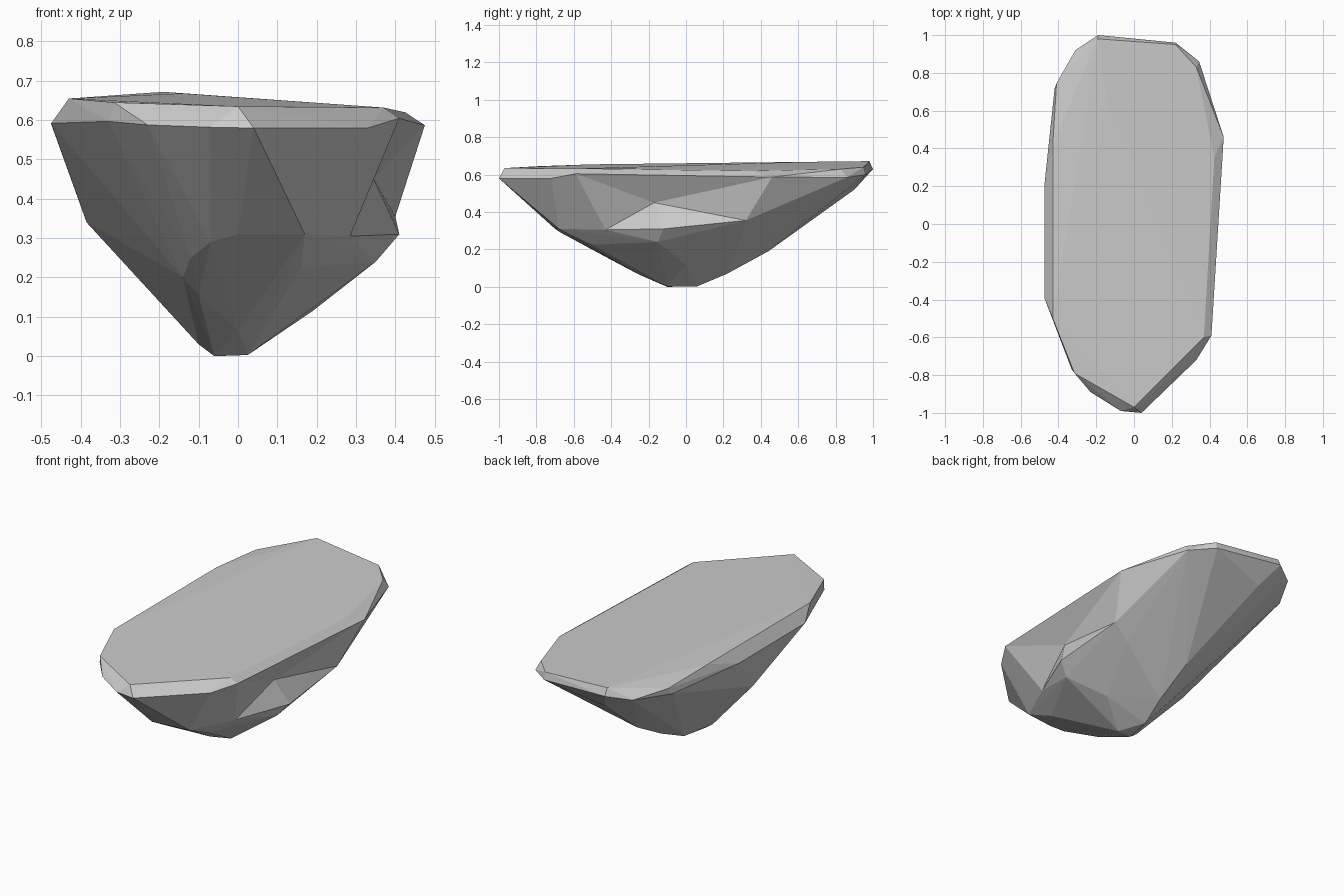
import bpy, bmesh
from mathutils import Vector

if "Cube" in bpy.data.objects:
    bpy.data.objects.remove(bpy.data.objects["Cube"])


def hull(name, pts, ring, centre):
    """Faceted solid wrapped around corner points; the facets lying between
    the ring corners are sunk to the centre point to make a hollow."""
    me = bpy.data.meshes.new(name)
    bm = bmesh.new()
    for p in pts:
        bm.verts.new(p)
    r = bmesh.ops.convex_hull(bm, input=bm.verts[:])
    junk = {g for g in r["geom_interior"] + r["geom_unused"]
            if isinstance(g, bmesh.types.BMVert)}
    bmesh.ops.delete(bm, geom=list(junk), context='VERTS')

    def in_ring(v):
        return any((v.co - Vector(p)).length < 1e-4 for p in ring)
    sunk = [f for f in bm.faces if all(in_ring(v) for v in f.verts)]
    bmesh.ops.delete(bm, geom=sunk, context='FACES')
    edges = [e for e in bm.edges if e.is_boundary]
    if edges:
        c = bm.verts.new(centre)
        for e in edges:
            bm.faces.new((*e.verts, c))
    bmesh.ops.recalc_face_normals(bm, faces=bm.faces[:])
    bm.to_mesh(me)
    bm.free()
    ob = bpy.data.objects.new(name, me)
    bpy.context.collection.objects.link(ob)
    return ob


# Flat top and its bevelled rim, chipped at the back left
top = [(0, -.97, .635), (.37, -.6, .632), (.425, .35, .62), (.33, .83, .63),
       (.22, .95, .64), (-.19, .98, .672), (-.14, .64, .668),
       (-.41, .745, .637), (-.43, .42, .655), (-.43, -.5, .655),
       (-.315, -.79, .645)]
rim = [(.04, -1, .58), (.33, -.72, .58), (.345, .86, .585), (.22, .96, .6),
       (-.19, 1, .63), (-.31, .92, .61), (-.42, .72, .6), (-.475, .2, .59),
       (-.475, -.39, .592), (-.33, -.77, .597), (-.23, -.89, .588),
       (-.07, -.99, .582)]
# Corners around the hollow in the right flank
flank = [(.41, -.59, .605), (.475, .46, .587), (.4, .32, .355),
         (.41, -.12, .31), (.285, -.43, .305), (.25, -.56, .35)]
# Tapering underside
under = [(0, -.7, .31), (.17, -.68, .31), (-.07, -.67, .29), (-.12, -.58, .25),
         (-.14, -.48, .2), (-.1, -.42, .155), (0, -.25, .065),
         (.16, -.5, .225), (.35, -.15, .24), (.3, .3, .28),
         (.19, 0, .115), (-.385, -.05, .34), (-.1, -.1, .03), (-.06, -.1, 0),
         (.025, -.1, .003), (-.03, .06, .003), (0, .22, .07), (0, .44, .19),
         (.2, .84, .53), (-.12, .9, .52)]
hull("rock", top + rim + flank + under, flank, (.345, -.17, .45))
